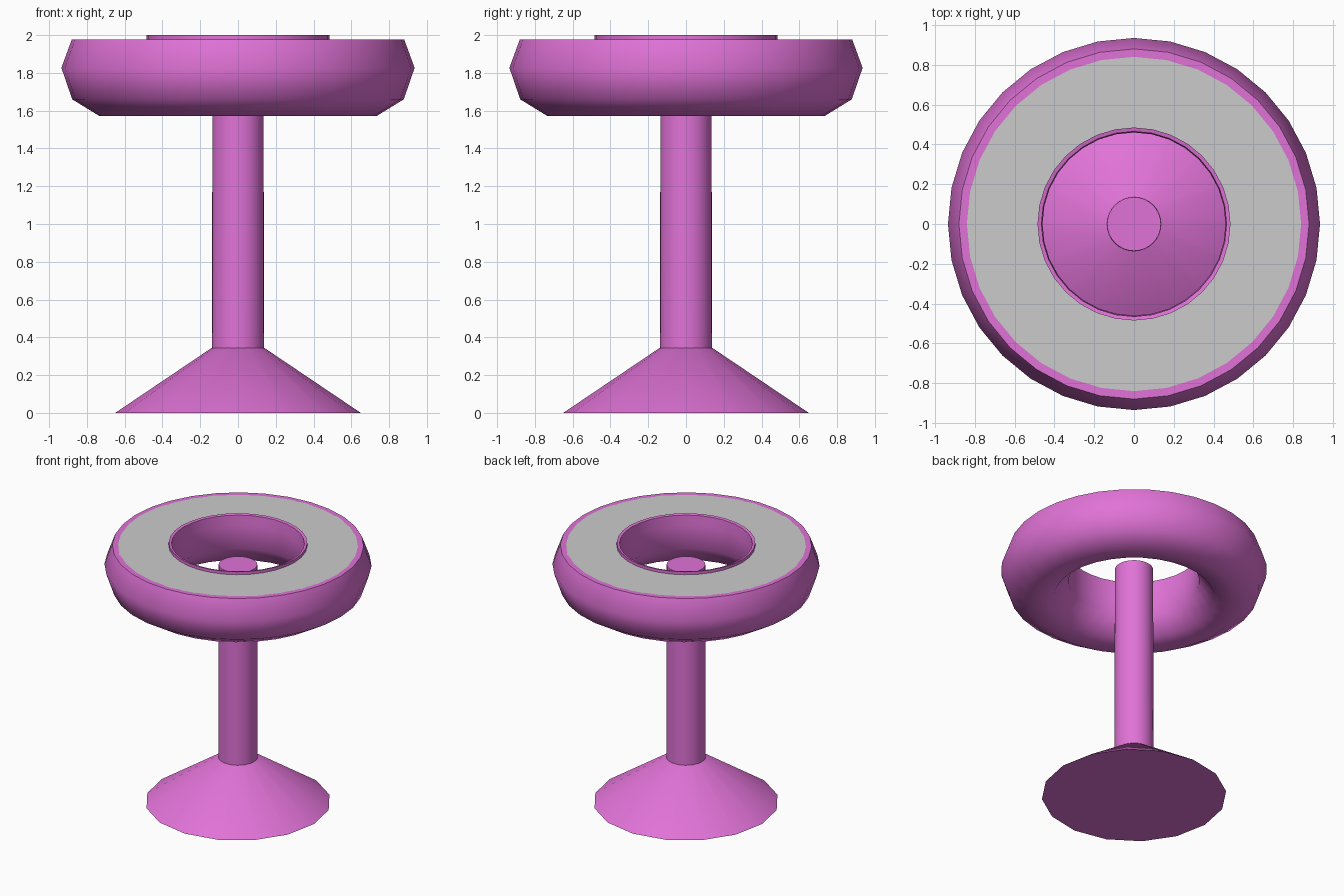
import bpy, bmesh, math

if "Cube" in bpy.data.objects:
    bpy.data.objects.remove(bpy.data.objects["Cube"])

pink = bpy.data.materials.new("pink")
pink.diffuse_color = (0.75, 0.17, 0.68, 1)
pink.use_nodes = True
pink.node_tree.nodes["Principled BSDF"].inputs["Base Color"].default_value = pink.diffuse_color


def lathe(name, profile, sides, mat=None, closed=False, caps=False, angle=180):
    """Revolve a list of (radius, z) points around the z axis."""
    bm = bmesh.new()
    rings = []
    for r, z in profile:
        rings.append([bm.verts.new((r * math.cos(2 * math.pi * i / sides),
                                    r * math.sin(2 * math.pi * i / sides), z))
                      for i in range(sides)])
    pairs = list(zip(rings, rings[1:]))
    if closed:
        pairs.append((rings[-1], rings[0]))
    for a, b in pairs:
        for i in range(sides):
            j = (i + 1) % sides
            bm.faces.new((a[i], a[j], b[j], b[i]))
    if caps:
        bm.faces.new(rings[0][::-1])
        bm.faces.new(rings[-1])
    if not mat or caps or closed:
        bm.normal_update()
    mesh = bpy.data.meshes.new(name)
    bm.to_mesh(mesh)
    bm.free()
    obj = bpy.data.objects.new(name, mesh)
    bpy.context.collection.objects.link(obj)
    if mat:
        mesh.materials.append(mat)
    bpy.ops.object.select_all(action='DESELECT')
    obj.select_set(True)
    bpy.context.view_layer.objects.active = obj
    bpy.ops.object.shade_smooth_by_angle(angle=math.radians(angle))
    return obj


# Flared foot and central column
lathe("foot", [(0.65, 0), (0.138, 0.345)], 16, pink, caps=True, angle=80)
lathe("column", [(0.138, 0.33), (0.135, 1.83)], 32, pink, caps=True, angle=60)

# Ring body: nine-sided tube, flattened on top with a small inner lip
cr, cz, a, b = 0.69, 1.827, 0.245, 0.26
tube = [(cr + a * math.cos(math.radians(t)), cz + b * math.sin(math.radians(t)))
        for t in (160, 200, 240, 280, 320, 360)]
lathe("seat_ring", [(0.485, 1.97), (0.485, 2.0), (0.465, 1.995)] + tube
      + [(0.88, 1.977), (0.84, 1.977)], 32, pink, angle=60)

# Flat grey top surface (annulus, wound to face up)
lathe("seat_top", [(0.845, 1.977), (0.485, 1.977)], 32)
